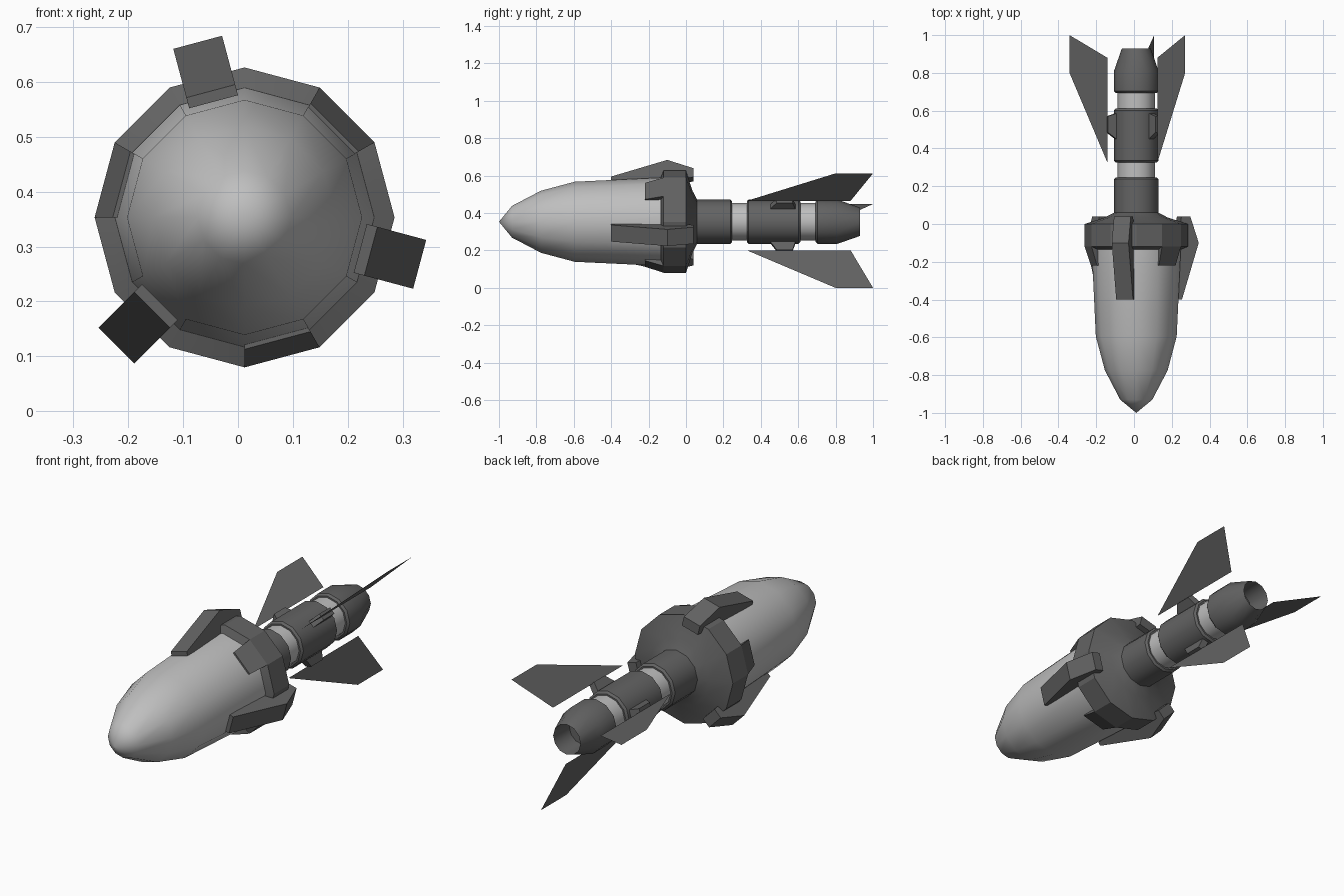
import bpy, bmesh, math
from mathutils import Vector

if "Cube" in bpy.data.objects:
    bpy.data.objects.remove(bpy.data.objects["Cube"])

CX, CZ = 0.012, 0.353      # long axis of the body, running along y
SIDES = 12


def material(name, value):
    m = bpy.data.materials.new(name)
    m.diffuse_color = (value, value, value, 1)
    m.use_nodes = True
    m.node_tree.nodes["Principled BSDF"].inputs["Base Color"].default_value = m.diffuse_color
    return m


LIGHT = material("light grey", 0.52)
DARK = material("dark grey", 0.125)


def polar(y, r, degrees, side=0.0):
    """Point at radius r and angle around the long axis, shifted sideways."""
    a = math.radians(degrees)
    return Vector((CX + r * math.cos(a) - side * math.sin(a), y,
                   CZ + r * math.sin(a) + side * math.cos(a)))


def finish(name, bm, mat, smooth=None):
    bmesh.ops.remove_doubles(bm, verts=bm.verts, dist=1e-5)
    bmesh.ops.recalc_face_normals(bm, faces=bm.faces)
    mesh = bpy.data.meshes.new(name)
    bm.to_mesh(mesh)
    bm.free()
    mesh.materials.append(mat)
    ob = bpy.data.objects.new(name, mesh)
    bpy.context.collection.objects.link(ob)
    if smooth:
        bpy.ops.object.select_all(action='DESELECT')
        ob.select_set(True)
        bpy.context.view_layer.objects.active = ob
        bpy.ops.object.shade_smooth_by_angle(angle=math.radians(smooth))
    return ob


def lathe(name, profile, mat, smooth):
    """Revolve (y, r) points around the long axis."""
    bm = bmesh.new()
    rings = []
    for y, r in profile:
        if r == 0:
            rings.append([bm.verts.new(polar(y, 0, 0))] * SIDES)
        else:
            rings.append([bm.verts.new(polar(y, r, i * 360 / SIDES)) for i in range(SIDES)])
    for a, b in zip(rings, rings[1:]):
        for i in range(SIDES):
            j = (i + 1) % SIDES
            quad = list(dict.fromkeys((a[i], a[j], b[j], b[i])))
            if len(quad) > 2:
                bm.faces.new(quad)
    return finish(name, bm, mat, smooth)


def loft(name, ring_a, ring_b, mat):
    """Closed solid between two matching outlines."""
    bm = bmesh.new()
    a = [bm.verts.new(p) for p in ring_a]
    b = [bm.verts.new(p) for p in ring_b]
    bm.faces.new(a)
    bm.faces.new(b[::-1])
    for i in range(len(a)):
        j = (i + 1) % len(a)
        bm.faces.new((a[i], b[i], b[j], a[j]))
    return finish(name, bm, mat)


def slab(name, profile, width, angle, mat):
    """Extrude a (y, r) outline sideways at an angle around the axis."""
    return loft(name, [polar(y, r, angle, -width / 2) for y, r in profile],
                [polar(y, r, angle, width / 2) for y, r in profile], mat)


# rounded front body
lathe("nose_body", [(-1, 0), (-0.93, 0.085), (-0.775, 0.166), (-0.595, 0.214),
                    (-0.13, 0.236), (-0.08, 0.236)], LIGHT, 55)

# faceted collar and the cone behind it
lathe("collar", [(-0.10, 0.225), (-0.135, 0.236), (-0.12, 0.273), (0, 0.273)], DARK, 25)
lathe("rear_cone", [(0, 0.273), (0.035, 0.165), (0.06, 0.118)], DARK, 55)

# tail tube: dark sleeves with narrow light bands between them
lathe("front_sleeve", [(0.06, 0.118), (0.237, 0.118), (0.247, 0.108), (0.247, 0)], DARK, 40)
lathe("middle_sleeve", [(0.325, 0), (0.325, 0.108), (0.335, 0.118), (0.602, 0.118),
                        (0.612, 0.108), (0.612, 0)], DARK, 40)
for y0, y1, name in ((0.24, 0.33, "front_band"), (0.605, 0.70, "rear_band")):
    lathe(name, [(y0, 0.1), (y1, 0.1)], LIGHT, 40)

# hollow nozzle
lathe("nozzle", [(0.693, 0), (0.693, 0.108), (0.703, 0.118), (0.81, 0.118),
                 (0.93, 0.076), (0.81, 0.07), (0.81, 0)], DARK, 40)

for k in range(3):
    block_angle = 105 + 120 * k
    fin_angle = 45 + 120 * k

    # wedge blocks riding on the collar
    slab("wedge_block", [(-0.40, 0.218), (-0.40, 0.238), (-0.10, 0.33), (0.04, 0.284),
                         (0.04, 0.235), (-0.10, 0.218)], 0.092, block_angle, DARK)

    # tapered teeth on the front of the collar
    lo, hi = fin_angle - 15, fin_angle + 15
    outline = [(-0.22, 0.22), (-0.22, 0.24), (-0.12, 0.273), (-0.10, 0.22)]
    loft("collar_tooth", [polar(y, r, lo) for y, r in outline],
         [polar(y, r, hi) for y, r in outline], DARK)

    # paper-thin swept fins
    bm = bmesh.new()
    bm.faces.new([bm.verts.new(polar(y, r, fin_angle)) for y, r in
                  ((0.325, 0.158), (0.80, 0.366), (1.0, 0.366), (0.88, 0.158))])
    finish("tail_fin", bm, DARK)

    # short struts holding the fins
    slab("fin_strut", [(0.44, 0.10), (0.485, 0.16), (0.57, 0.16), (0.59, 0.10)],
         0.035, fin_angle, DARK)
